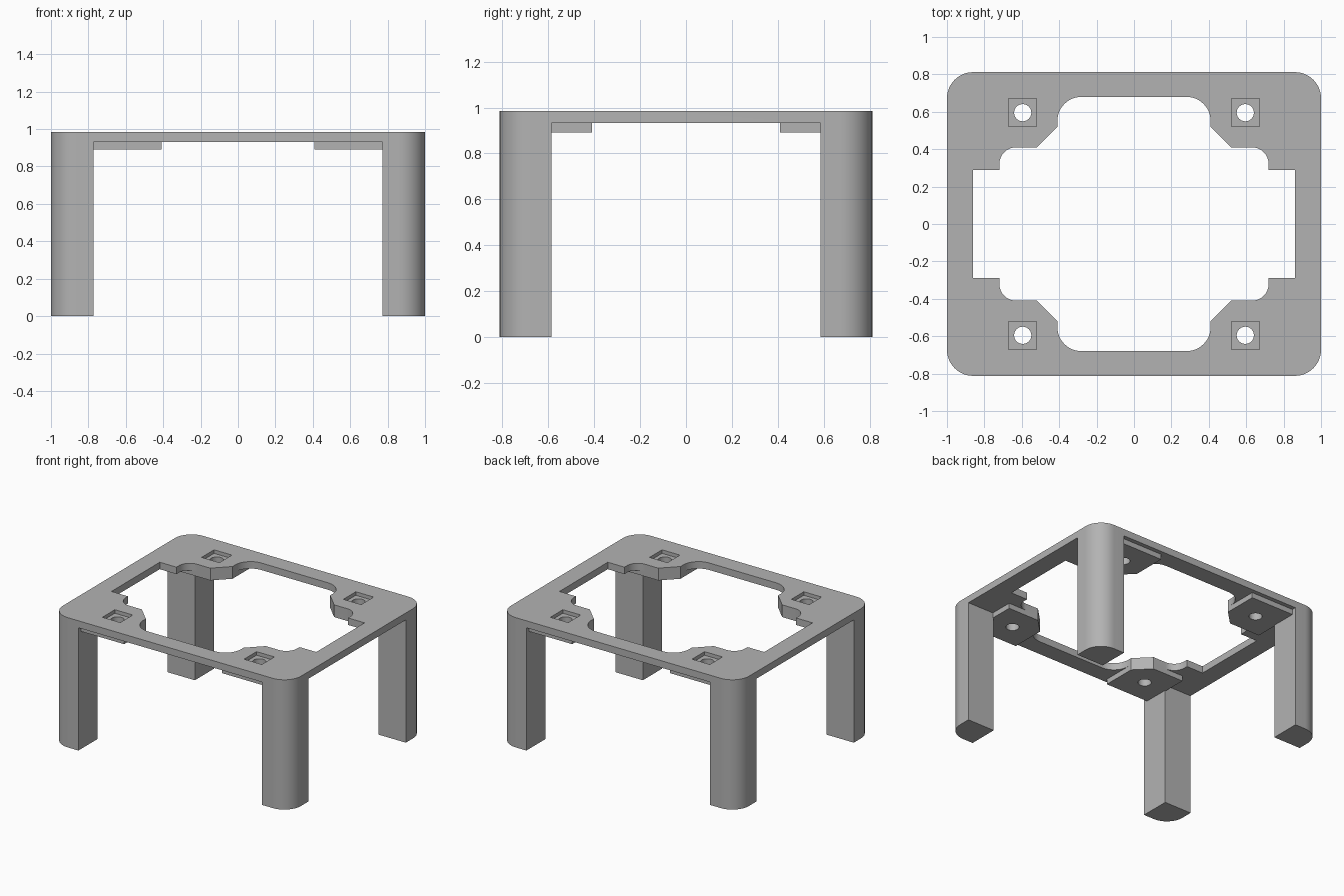
import bpy
import bmesh
from math import sin, cos, pi

cube = bpy.data.objects.get("Cube")
if cube:
    bpy.data.objects.remove(cube, do_unlink=True)

HALF_X, HALF_Y, TOP = 1.0, 0.812, 0.985
PLATE_UNDER, PAD_UNDER = 0.932, 0.892
LEG_X, LEG_Y = 0.772, 0.585
HOLE = 0.595

grey = bpy.data.materials.new("plain grey")
grey.use_nodes = True
grey.diffuse_color = (0.45, 0.45, 0.45, 1)
grey.node_tree.nodes["Principled BSDF"].inputs["Base Color"].default_value = (0.45, 0.45, 0.45, 1)


def arc(cx, cy, r, steps=12):
    """Quarter arc from the +x direction to the +y direction."""
    return [(cx + r * cos(pi / 2 * i / steps), cy + r * sin(pi / 2 * i / steps))
            for i in range(steps + 1)]


def four_way(quarter):
    """Mirror the points of one quadrant into a closed outline."""
    back = quarter[::-1]
    return (quarter + [(-x, y) for x, y in back]
            + [(-x, -y) for x, y in quarter] + [(x, -y) for x, y in back])


def prism(name, outline, z0, z1):
    bm = bmesh.new()
    face = bm.faces.new([bm.verts.new((x, y, z0)) for x, y in outline])
    top = bmesh.ops.extrude_face_region(bm, geom=[face])["geom"]
    bmesh.ops.translate(bm, vec=(0, 0, z1 - z0),
                        verts=[v for v in top if isinstance(v, bmesh.types.BMVert)])
    bmesh.ops.recalc_face_normals(bm, faces=bm.faces)
    mesh = bpy.data.meshes.new(name)
    bm.to_mesh(mesh)
    bm.free()
    mesh.materials.append(grey)
    obj = bpy.data.objects.new(name, mesh)
    bpy.context.collection.objects.link(obj)
    return obj


def box(name, cx, cy, hx, hy, z0, z1):
    return prism(name, [(cx + sx * hx, cy + sy * hy)
                        for sx, sy in ((1, 1), (-1, 1), (-1, -1), (1, -1))], z0, z1)


def combine(target, tool, operation):
    tool.hide_render = True
    mod = target.modifiers.new(tool.name, "BOOLEAN")
    mod.operation, mod.solver, mod.object = operation, "EXACT", tool
    bpy.context.view_layer.objects.active = target
    bpy.ops.object.modifier_apply(modifier=mod.name)
    bpy.data.objects.remove(tool, do_unlink=True)


# Rounded block, hollowed by two crossing channels to leave plate and four legs
frame = prism("bracket_frame", four_way(arc(HALF_X - 0.14, HALF_Y - 0.14, 0.14)), 0, TOP)
combine(frame, box("long_channel", 0, 0, 2, LEG_Y, -1, PLATE_UNDER), "DIFFERENCE")
combine(frame, box("cross_channel", 0, 0, LEG_X, 2, -1, PLATE_UNDER), "DIFFERENCE")

corners = [(sx * HOLE, sy * HOLE) for sx in (1, -1) for sy in (1, -1)]

# Thickened mounting pads under the plate
for x, y in corners:
    combine(frame, box("mounting_pad", x, y, 0.185, 0.185, PAD_UNDER, 0.95), "UNION")

# Central opening with rounded lobes and chamfered pad corners
quarter = ([(0.86, 0.29), (0.72, 0.29)] + arc(0.63, 0.32, 0.09)
           + [(0.52, 0.41), (0.41, 0.52)] + arc(0.28, 0.55, 0.13))
combine(frame, prism("opening", four_way(quarter), 0.8, 1.2), "DIFFERENCE")

# Square recesses and round screw holes
for x, y in corners:
    combine(frame, box("recess", x, y, 0.075, 0.075, TOP - 0.027, 1.2), "DIFFERENCE")
    ring = [(x + 0.046 * cos(a * pi / 16), y + 0.046 * sin(a * pi / 16)) for a in range(32)]
    combine(frame, prism("screw_hole", ring, 0.8, 1.2), "DIFFERENCE")

# Smooth the rounded corners, keep real edges sharp
bpy.ops.object.select_all(action="DESELECT")
frame.select_set(True)
bpy.context.view_layer.objects.active = frame
bpy.ops.object.shade_smooth_by_angle(angle=pi / 6)
